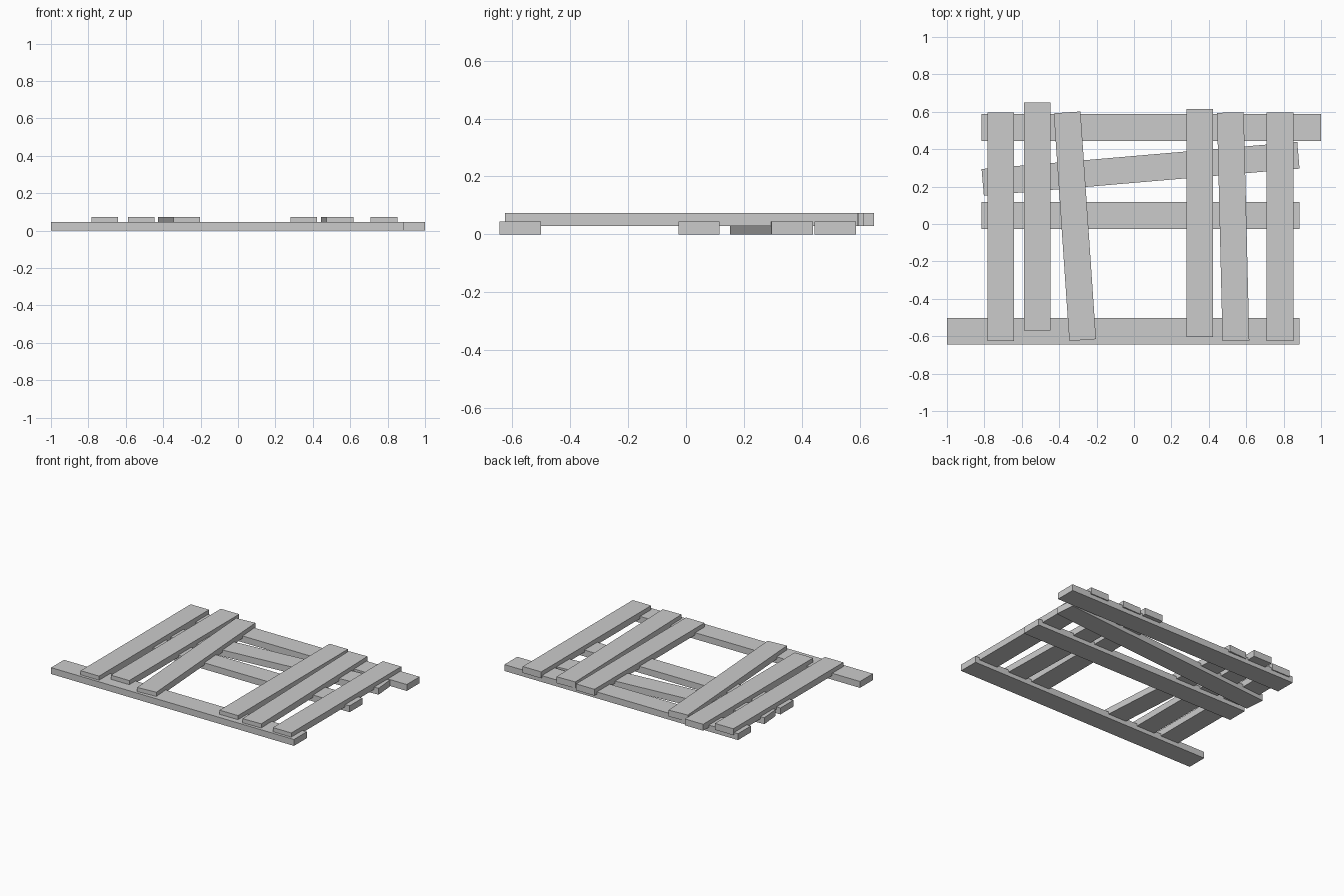
import bpy
from math import radians

cube = bpy.data.objects.get("Cube")
if cube:
    bpy.data.objects.remove(cube, do_unlink=True)

# Single plain grey for all the timber
GREY = (0.6, 0.6, 0.6, 1.0)
grey = bpy.data.materials.new("plain grey")
grey.use_nodes = True
grey.diffuse_color = GREY
grey.node_tree.nodes["Principled BSDF"].inputs["Base Color"].default_value = GREY

WIDTH = 0.143
THICK = 0.045
SLAT_LENGTH = 1.22


def plank(name, x, y, z, length, angle):
    """Flat board, its length along x before turning by angle degrees."""
    bpy.ops.mesh.primitive_cube_add(size=1, location=(x, y, z + THICK / 2))
    board = bpy.context.object
    board.name = name
    board.scale = (length, WIDTH, THICK)
    bpy.ops.object.transform_apply(location=False, rotation=False, scale=True)
    board.rotation_euler.z = radians(angle)
    board.data.materials.append(grey)


# Lower rails: centre x, centre y, length, turn
rails = {
    "front_rail": (-0.057, -0.573, 1.886, 0),
    "middle_rail": (0.035, 0.045, 1.70, 0),
    "crooked_rail": (0.035, 0.295, 1.694, 4.9),
    "back_rail": (0.092, 0.516, 1.815, 0),
}
for name, (x, y, length, turn) in rails.items():
    plank(name, x, y, 0, length, turn)

# Upper slats, slightly sunk into the rails: centre x, centre y, turn
slats = [
    (-0.713, -0.015, 0),
    (-0.517, 0.04, 0),
    (-0.316, -0.012, 3.9),
    (0.352, 0.005, 0),
    (0.530, -0.014, 1.4),
    (0.780, -0.015, 0),
]
for i, (x, y, turn) in enumerate(slats, 1):
    plank(f"slat_{i}", x, y, 0.029, SLAT_LENGTH, 90 + turn)
